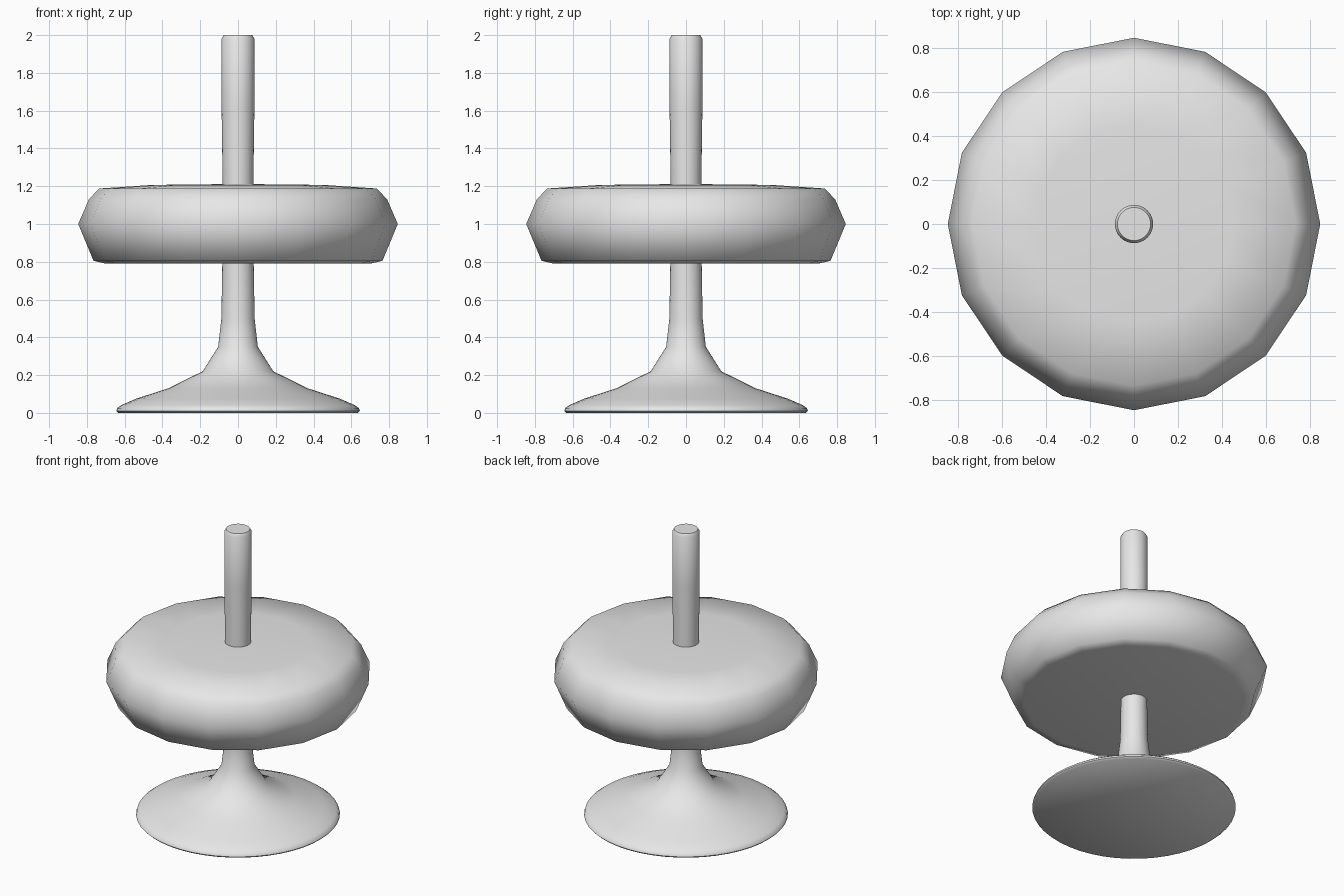
import bpy, math

if "Cube" in bpy.data.objects:
    bpy.data.objects.remove(bpy.data.objects["Cube"], do_unlink=True)

grey = bpy.data.materials.new("light_grey")
grey.use_nodes = True
grey.diffuse_color = (0.8, 0.8, 0.8, 1)
grey.node_tree.nodes["Principled BSDF"].inputs["Base Color"].default_value = (0.8, 0.8, 0.8, 1)


def lathe(name, profile, sides, angle):
    """Spin a bottom-to-top (radius, height) profile about z; radius 0 closes an end."""
    verts, rings, faces = [], [], []
    for r, z in profile:
        count = sides if r > 0 else 1
        rings.append([len(verts) + i for i in range(count)])
        for i in range(count):
            a = math.tau * i / sides
            verts.append((r * math.cos(a), r * math.sin(a), z))
    for low, high in zip(rings, rings[1:]):
        for i in range(sides):
            j = (i + 1) % sides
            if len(low) == 1:
                faces.append((low[0], high[j], high[i]))
            elif len(high) == 1:
                faces.append((low[i], low[j], high[0]))
            else:
                faces.append((low[i], low[j], high[j], high[i]))
    mesh = bpy.data.meshes.new(name)
    mesh.from_pydata(verts, [], faces)
    mesh.materials.append(grey)
    obj = bpy.data.objects.new(name, mesh)
    bpy.context.collection.objects.link(obj)
    bpy.ops.object.select_all(action='DESELECT')
    obj.select_set(True)
    bpy.context.view_layer.objects.active = obj
    bpy.ops.object.shade_smooth_by_angle(angle=math.radians(angle))
    return obj


# Flared foot rising into a slim round post
lathe("pedestal_post", [
    (0, 0), (0.635, 0), (0.645, 0.01), (0.64, 0.025), (0.62, 0.04),
    (0.54, 0.075), (0.37, 0.13), (0.187, 0.22), (0.105, 0.35),
    (0.088, 0.5), (0.083, 0.8), (0.081, 1.2), (0.087, 1.62),
    (0.087, 1.98), (0.075, 2.0), (0, 2.0)], 48, 50)

# Sixteen-sided cushion disc threaded on the post
lathe("cushion_disc", [
    (0, 0.79), (0.7, 0.79), (0.765, 0.805), (0.846, 1.0),
    (0.79, 1.13), (0.735, 1.188), (0.45, 1.207), (0, 1.212)], 16, 70)
